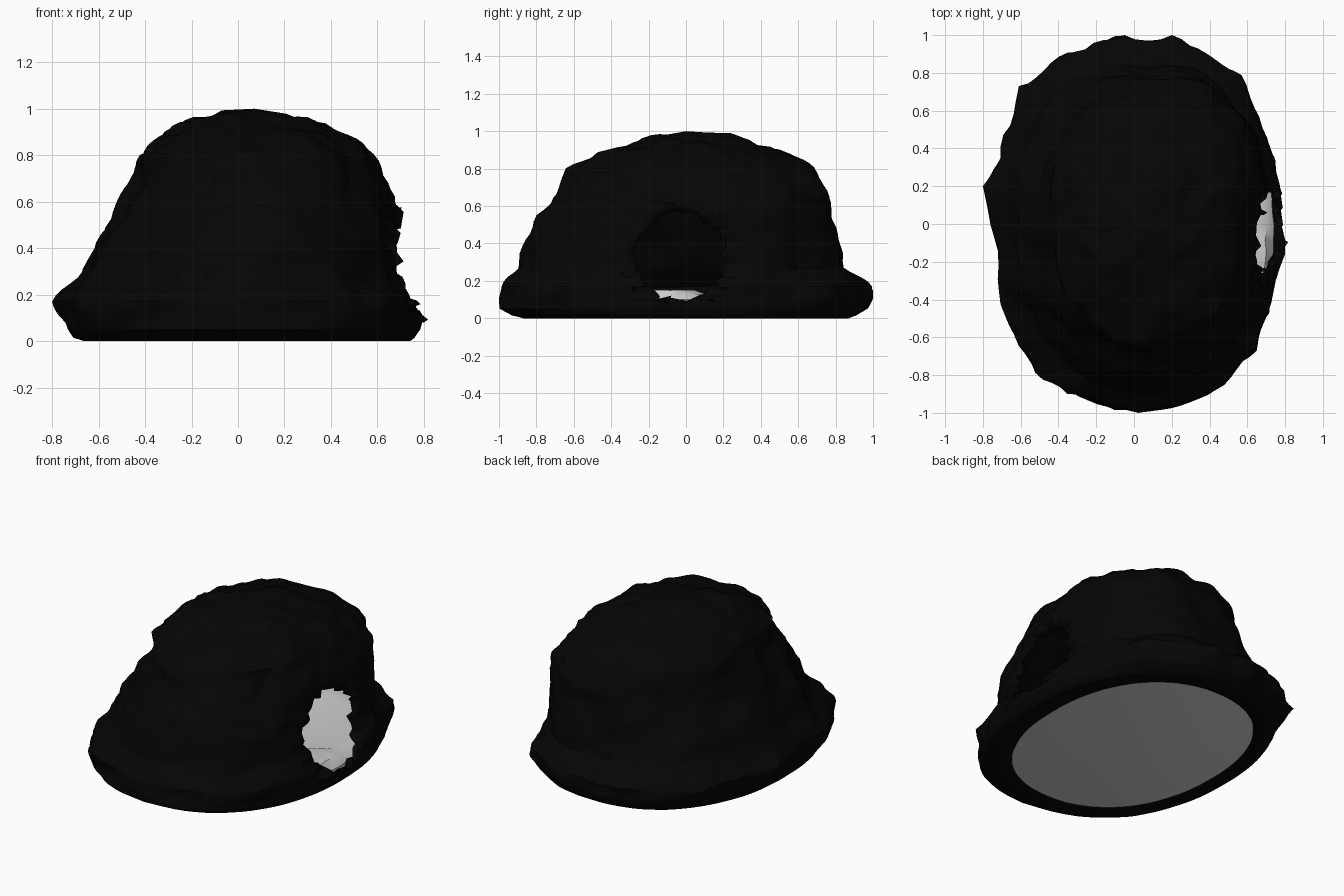
import bpy, bmesh, math, random
from mathutils import Vector, noise

if "Cube" in bpy.data.objects:
    bpy.data.objects.remove(bpy.data.objects["Cube"])

random.seed(4)
SEG = 96
HOLE_Y, HOLE_Z, HOLE_RY, HOLE_RZ = -0.03, 0.33, 0.24, 0.25

# Profile rows: z, x min, x max, y min, y max
ROWS = [
    (0.012, -0.60, 0.61, -0.78, 0.77),
    (0.00, -0.66, 0.74, -0.87, 0.87),
    (0.015, -0.71, 0.76, -0.93, 0.91),
    (0.05, -0.73, 0.78, -0.99, 0.96),
    (0.10, -0.74, 0.79, -0.99, 0.98),
    (0.17, -0.75, 0.77, -0.99, 0.98),
    (0.27, -0.67, 0.70, -0.90, 0.85),
    (0.42, -0.61, 0.67, -0.86, 0.80),
    (0.55, -0.52, 0.65, -0.80, 0.77),
    (0.68, -0.45, 0.62, -0.69, 0.75),
    (0.80, -0.43, 0.57, -0.64, 0.67),
    (0.88, -0.34, 0.47, -0.48, 0.56),
    (0.94, -0.22, 0.33, -0.28, 0.32),
    (0.98, -0.07, 0.21, -0.12, 0.12),
]


def colour(obj, rgb):
    mat = bpy.data.materials.new(obj.name)
    mat.diffuse_color = (*rgb, 1)
    mat.use_nodes = True
    mat.node_tree.nodes["Principled BSDF"].inputs["Base Color"].default_value = mat.diffuse_color
    obj.data.materials.append(mat)


def to_object(bm, name):
    bmesh.ops.recalc_face_normals(bm, faces=bm.faces)
    mesh = bpy.data.meshes.new(name)
    bm.to_mesh(mesh)
    bm.free()
    for p in mesh.polygons:
        p.use_smooth = True
    obj = bpy.data.objects.new(name, mesh)
    bpy.context.collection.objects.link(obj)
    return obj


def ring(row, angle):
    z, x0, x1, y0, y1 = row
    c, s = math.cos(angle), math.sin(angle)
    e = 2 / 2.2
    px = math.copysign(abs(c) ** e, c)
    py = math.copysign(abs(s) ** e, s)
    # the dome is fuller at the back right and leaner at the front left
    lean = math.sin(math.pi * min(1, max(0, (z - 0.15) / 0.75)))
    same = max(0, math.sin(2 * angle)) * lean
    k = 1 + same * (0.11 if c > 0 else -0.07)
    return Vector(((x0 + x1) / 2 + px * k * (x1 - x0) / 2,
                   (y0 + y1) / 2 + py * k * (y1 - y0) / 2, z))


def loft(bm, rows, wobble):
    loops = []
    for row in rows:
        loop = []
        for i in range(SEG):
            p = ring(row, 2 * math.pi * i / SEG)
            amount = wobble * min(1, p.z / 0.12)
            n = noise.noise(p * 4) + 0.7 * noise.noise(p * 10)
            p += Vector((p.x, p.y, 0.3 * p.z)).normalized() * n * amount
            p.x = max(-0.8, min(0.8, p.x))
            p.y = max(-1, min(1, p.y))
            p.z = max(0, min(1, p.z))
            loop.append(bm.verts.new(p))
        loops.append(loop)
    for a, b in zip(loops, loops[1:]):
        for i in range(SEG):
            j = (i + 1) % SEG
            bm.faces.new((a[i], a[j], b[j], b[i]))
    return loops


def fan(bm, loop, point):
    v = bm.verts.new(point)
    for i in range(SEG):
        bm.faces.new((loop[i], loop[(i + 1) % SEG], v))


# Subdivide the profile between rows
fine = []
for a, b in zip(ROWS, ROWS[1:]):
    for k in range(4):
        fine.append(tuple(u + (v - u) * k / 4 for u, v in zip(a, b)))
fine.append(ROWS[-1])

# Rugged hollow shell
bm = bmesh.new()
loops = loft(bm, fine, 0.04)
fan(bm, loops[-1], (0.07, 0, 1.0))


def hole_pos(co):
    return (co.y - HOLE_Y) / HOLE_RY, (co.z - HOLE_Z) / HOLE_RZ


# Ragged entrance on the right side
cut = [f for f in bm.faces if f.calc_center_median().x > 0.4
       and math.hypot(*hole_pos(f.calc_center_median())) < 1]
bmesh.ops.delete(bm, geom=cut, context='FACES')

# Ragged rim of the entrance, rounded to an oval
for v in bm.verts:
    if v.is_boundary and v.co.x > 0.4 and v.co.z > 0.05:
        u, w = hole_pos(v.co)
        d = math.hypot(u, w)
        k = random.uniform(0.9, 1.08) / d
        v.co.y = HOLE_Y + u * k * HOLE_RY
        v.co.z = HOLE_Z + w * k * HOLE_RZ

# Gathered folds radiating around the entrance
for v in bm.verts:
    if v.co.x < 0.4:
        continue
    u, w = hole_pos(v.co)
    d = math.hypot(u, w)
    if d < 1.7 and v.co.z > 0.1:
        fade = min(1, (1.7 - d) / 0.6)
        a = math.atan2(w, u)
        v.co.x += fade * (0.02 * math.sin(a * 17) + random.uniform(-0.015, 0.015))
        v.co.x = min(v.co.x, 0.8)

# A few outward points on the silhouette
for tip, reach in ((Vector((-0.8, 0.2, 0.17)), 0.13), (Vector((0.65, -0.67, 0.17)), 0.1),
                   (Vector((-0.61, 0.73, 0.16)), 0.14), (Vector((0.2, 1.0, 0.15)), 0.1),
                   (Vector((-0.05, 1.0, 0.12)), 0.14)):
    near = min(bm.verts, key=lambda v: (v.co - tip).length)
    shift = tip - near.co
    base = near.co.copy()
    for v in bm.verts:
        v.co += shift * max(0, 1 - (v.co - base).length / reach)
shell = to_object(bm, "cave_shell")
mod = shell.modifiers.new("thickness", 'SOLIDIFY')
mod.thickness = 0.025
mod.offset = -1
colour(shell, (0.0015, 0.0015, 0.0015))

# Pale padded floor, raised at the entrance lip
bm = bmesh.new()
FLOOR = [(0.010, -0.60, 0.61, -0.78, 0.77), (0.03, -0.66, 0.70, -0.88, 0.86),
         (0.10, -0.69, 0.74, -0.92, 0.90), (0.13, -0.64, 0.70, -0.86, 0.83),
         (0.13, -0.56, 0.60, -0.76, 0.73),
         (0.10, -0.40, 0.42, -0.55, 0.52), (0.09, -0.15, 0.17, -0.2, 0.2)]
loops = loft(bm, FLOOR, 0.02)
fan(bm, loops[0], (0, 0, 0.010))
fan(bm, loops[-1], (0, 0, 0.09))
for v in bm.verts:
    if v.co.x > 0.55 and abs(v.co.y + 0.1) < 0.15 and v.co.z > 0.11:
        v.co.z += 0.02
floor = to_object(bm, "padded_floor")

for o in (shell, floor):
    bpy.ops.object.select_all(action='DESELECT')
    bpy.context.view_layer.objects.active = o
    o.select_set(True)
    bpy.ops.object.shade_smooth_by_angle(angle=math.radians(40))
